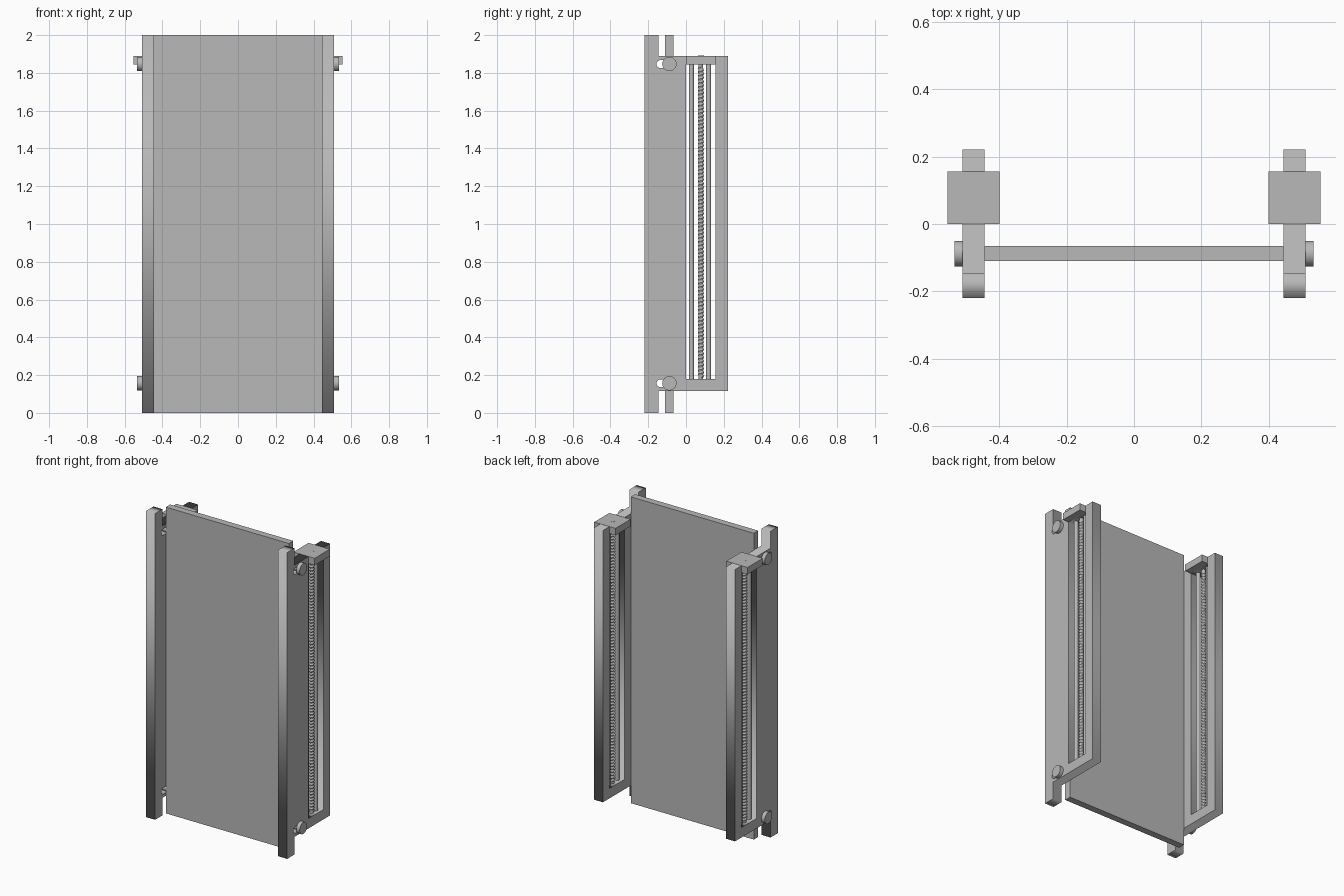
import bpy
import math
from mathutils import Matrix

if "Cube" in bpy.data.objects:
    bpy.data.objects.remove(bpy.data.objects["Cube"], do_unlink=True)

grey = bpy.data.materials.new("plain grey")
grey.use_nodes = True
colour = (0.48, 0.48, 0.48, 1)
grey.diffuse_color = colour
grey.node_tree.nodes["Principled BSDF"].inputs["Base Color"].default_value = colour

SIDE_X = 0.477      # middle of each side frame
HALF = 0.0325       # half its thickness
LOW, HIGH = 0.115, 1.89


def finish(obj, name, smooth=False):
    obj.name = name
    obj.data.materials.clear()
    obj.data.materials.append(grey)
    if smooth:
        bpy.ops.object.shade_smooth_by_angle(angle=math.radians(35))
    return obj


def box(name, lo, hi):
    bpy.ops.mesh.primitive_cube_add(size=1)
    obj = bpy.context.object
    size = [b - a for a, b in zip(lo, hi)]
    mid = [(a + b) / 2 for a, b in zip(lo, hi)]
    obj.data.transform(Matrix.Translation(mid) @ Matrix.Diagonal((*size, 1)))
    return finish(obj, name)


def rod(name, radius, length, centre, along_x=False):
    turn = (0, math.pi / 2, 0) if along_x else (0, 0, 0)
    bpy.ops.mesh.primitive_cylinder_add(vertices=24, radius=radius, depth=length,
                                        location=centre, rotation=turn)
    return finish(bpy.context.object, name, True)


def rectangle(y0, z0, y1, z1):
    return [(y0, z0), (y1, z0), (y1, z1), (y0, z1)]


def slot(y0, y1, z, r, steps=10):
    # Rounded slot outline, one half circle at each end
    points = []
    for y, start in ((y1, -math.pi / 2), (y0, math.pi / 2)):
        for i in range(steps + 1):
            a = start + math.pi * i / steps
            points.append((y + r * math.cos(a), z + r * math.sin(a)))
    return points


def plate(name, outlines, x):
    # Filled side profile with holes, given thickness along x
    curve = bpy.data.curves.new(name, "CURVE")
    curve.dimensions = "2D"
    curve.fill_mode = "BOTH"
    curve.extrude = HALF
    for outline in outlines:
        spline = curve.splines.new("POLY")
        spline.points.add(len(outline) - 1)
        for p, (y, z) in zip(spline.points, outline):
            p.co = (y, z, 0, 1)
        spline.use_cyclic_u = True
    obj = bpy.data.objects.new(name, curve)
    bpy.context.collection.objects.link(obj)
    obj.location.x = x
    obj.rotation_euler = (math.pi / 2, 0, math.pi / 2)
    bpy.ops.object.select_all(action="DESELECT")
    obj.select_set(True)
    bpy.context.view_layer.objects.active = obj
    bpy.ops.object.convert(target="MESH")
    return finish(bpy.context.object, name)


def thread(name, inner, outer, pitch, z0, z1, x, y):
    # Helical ridge swept by a screw modifier
    mesh = bpy.data.meshes.new(name)
    mesh.from_pydata([(inner, 0, 0), (outer, 0, pitch / 2), (inner, 0, pitch)],
                     [(0, 1), (1, 2)], [])
    obj = bpy.data.objects.new(name, mesh)
    bpy.context.collection.objects.link(obj)
    obj.location = (x, y, z0)
    sweep = obj.modifiers.new("sweep", "SCREW")
    sweep.axis = "Z"
    sweep.screw_offset = pitch
    sweep.iterations = int((z1 - z0) / pitch) - 1
    sweep.steps = sweep.render_steps = 14
    sweep.use_smooth_shade = False
    sweep.use_normal_calculate = True
    return finish(obj, name)


# Central panel
box("panel", (-SIDE_X + HALF, -0.11, 0), (SIDE_X - HALF, -0.065, 2))

outline = [(-0.22, 0), (-0.145, 0), (-0.145, LOW), (0.222, LOW),
           (0.222, HIGH), (-0.145, HIGH), (-0.145, 2), (-0.22, 2)]
knob_heights = {"lower": 0.157, "upper": 1.847}

for side, s in (("right", -1), ("left", 1)):
    x = s * SIDE_X
    # Side frame: post, wall, window and two slots
    holes = [rectangle(0, 0.18, 0.155, 1.845)]
    holes += [slot(-0.135, -0.09, z, 0.021) for z in knob_heights.values()]
    plate(side + "_frame", [outline] + holes, x)

    # Wide cap block on top of the window
    box(side + "_cap", (x - 0.077, 0, 1.845), (x + 0.077, 0.156, HIGH + 0.0005))

    # Guide rods and threaded spindle inside the window
    for place, y in (("front", 0.029), ("back", 0.12)):
        rod(f"{side}_{place}_guide_rod", 0.0135, 1.69, (x, y, 1.0125))
    rod(side + "_spindle", 0.012, 1.69, (x, 0.079, 1.0125))
    thread(side + "_spindle_thread", 0.0115, 0.0165, 0.02, 0.18, 1.845, x, 0.079)
    rod(side + "_spindle_end", 0.0165, 0.03, (x, 0.079, HIGH - 0.014))

    # Clamping knobs with shafts into the panel
    for level, z in knob_heights.items():
        rod(f"{side}_{level}_knob", 0.038, 0.024, (s * 0.5215, -0.088, z), True)
        rod(f"{side}_{level}_knob_shaft", 0.02, 0.09, (s * 0.475, -0.088, z), True)
